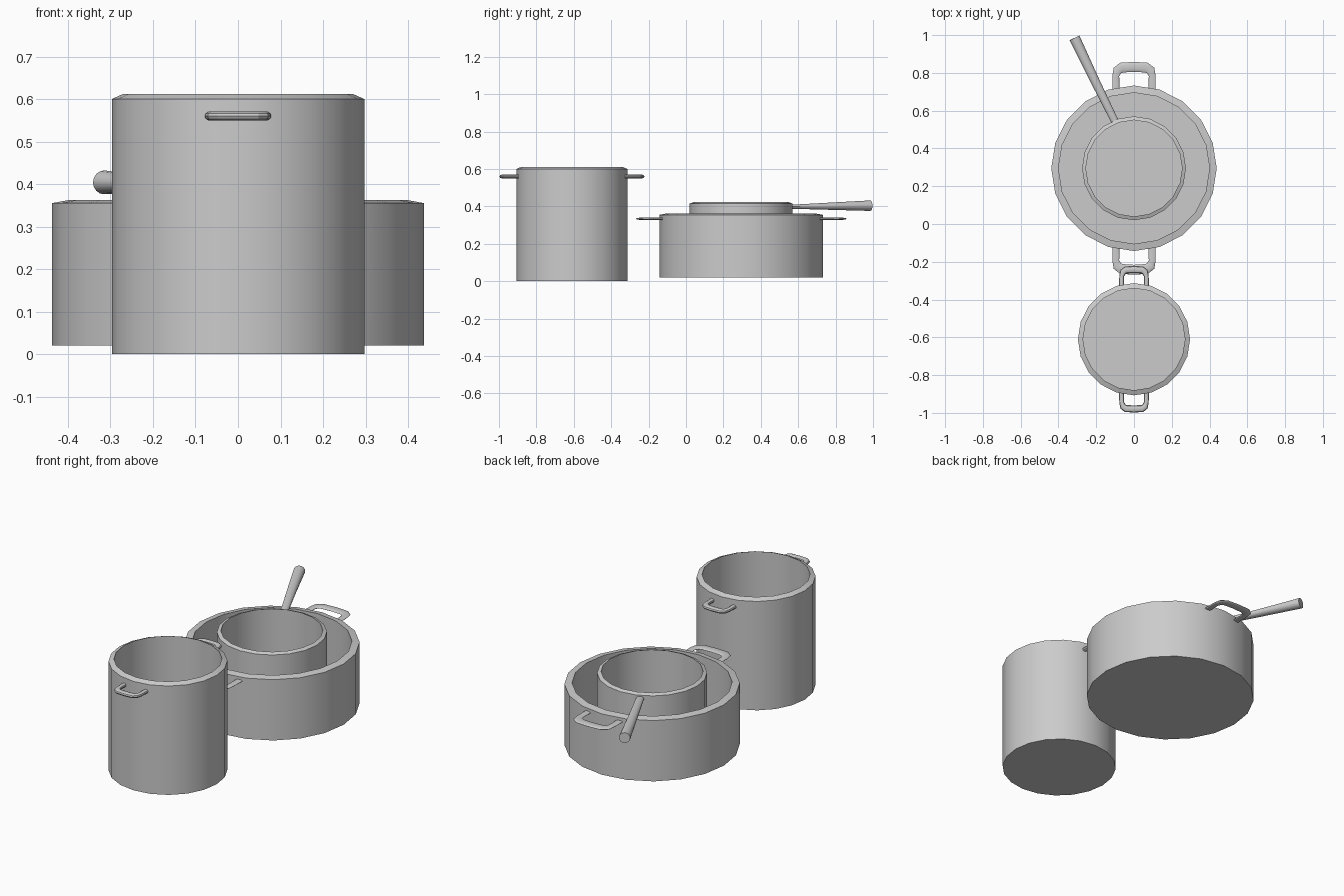
import bpy, bmesh
from math import sin, cos, pi, radians
from mathutils import Vector

if "Cube" in bpy.data.objects:
    bpy.data.objects.remove(bpy.data.objects["Cube"])


def finish(name, bm):
    bmesh.ops.recalc_face_normals(bm, faces=bm.faces)
    mesh = bpy.data.meshes.new(name)
    bm.to_mesh(mesh)
    bm.free()
    obj = bpy.data.objects.new(name, mesh)
    bpy.context.collection.objects.link(obj)
    bpy.ops.object.select_all(action='DESELECT')
    obj.select_set(True)
    bpy.context.view_layer.objects.active = obj
    bpy.ops.object.shade_smooth_by_angle(angle=radians(30))
    return obj


def loft(name, rings):
    """Join rings of points into a skin, closed at both ends."""
    bm = bmesh.new()
    loops = [[bm.verts.new(p) for p in ring] for ring in rings]
    n = len(loops[0])
    for a, b in zip(loops, loops[1:]):
        for i in range(n):
            j = (i + 1) % n
            bm.faces.new((a[i], a[j], b[j], b[i]))
    bm.faces.new(loops[0])
    bm.faces.new(loops[-1])
    return finish(name, bm)


def pot(name, y, profile, sides=20):
    angles = [2 * pi * i / sides for i in range(sides)]
    return loft(name, [[(r * cos(a), y + r * sin(a), z) for a in angles]
                       for r, z in profile])


def bar(name, points, widths, heights, sides=10):
    """Sweep an oval section along a path."""
    pts = [Vector(p) for p in points]
    rings = []
    for i, p in enumerate(pts):
        before = (p - pts[i - 1]).normalized() if i else Vector()
        after = (pts[i + 1] - p).normalized() if i < len(pts) - 1 else Vector()
        t = (before + after).normalized()
        side = t.cross(Vector((0, 0, 1))).normalized()
        up = side.cross(t)
        rings.append([p + side * widths[i] * cos(2 * pi * k / sides)
                      + up * heights[i] * sin(2 * pi * k / sides)
                      for k in range(sides)])
    return loft(name, rings)


def loop_handles(name, yc, z, half, height):
    """Front and back loop handles; half = (x, y from centre, half width)."""
    path = half + [(-x, y, w) for x, y, w in reversed(half[:-1])]
    for label, s in (("front", -1), ("back", 1)):
        bar(f"{name}_{label}_handle",
            [(x, yc + s * y, z) for x, y, w in path],
            [w for x, y, w in path], [height] * len(path))


# Tall stock pot
pot("stock_pot", -0.61, [(0.297, 0), (0.297, 0.6), (0.27, 0.612), (0.27, 0.02)])
loop_handles("stock_pot", -0.61, 0.56,
             [(0.066, 0.275, 0.013), (0.065, 0.335, 0.013), (0.058, 0.357, 0.017),
              (0.043, 0.367, 0.019), (0, 0.369, 0.019)], 0.011)

# Wide casserole
pot("casserole", 0.295, [(0.438, 0.02), (0.438, 0.355), (0.4, 0.362), (0.4, 0.045)])
loop_handles("casserole", 0.295, 0.334,
             [(0.096, 0.405, 0.019), (0.096, 0.49, 0.018), (0.088, 0.518, 0.024),
              (0.065, 0.533, 0.027), (0, 0.537, 0.026)], 0.006)

# Saucepan nested in the casserole
pot("saucepan", 0.295, [(0.275, 0.05), (0.275, 0.415), (0.255, 0.423), (0.255, 0.07)])
bar("saucepan_handle", [(-0.102, 0.545, 0.398), (-0.21, 0.765, 0.401), (-0.315, 0.985, 0.404)],
    [0.02, 0.024, 0.029], [0.01, 0.019, 0.028], 16)
